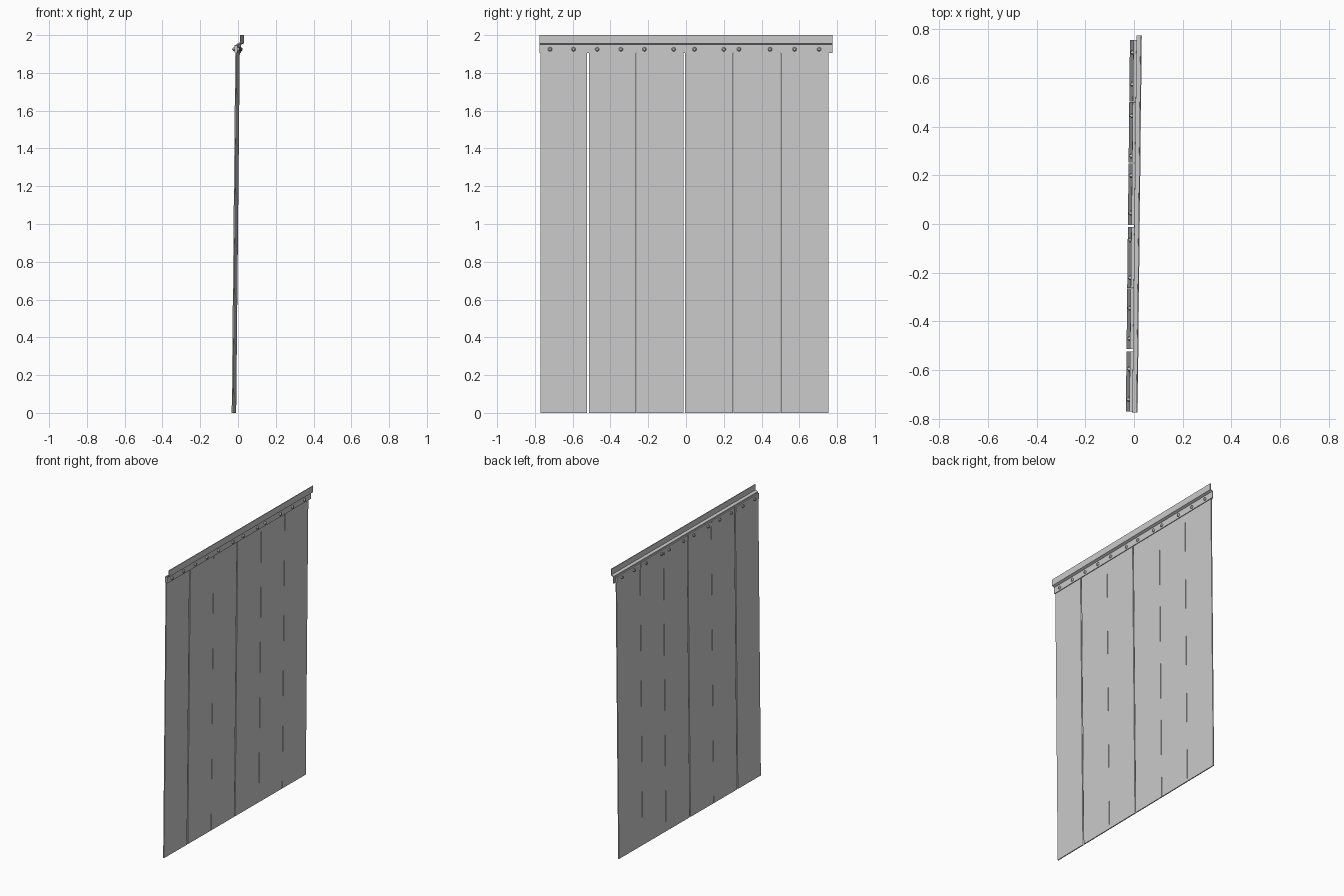
import bpy, bmesh
from math import pi
from mathutils import Matrix, Vector

if "Cube" in bpy.data.objects:
    bpy.data.objects.remove(bpy.data.objects["Cube"])


def lean(v):
    # whole curtain is turned and leaned very slightly
    return Vector((v.x + 0.011 * v.y + 0.01 * (v.z - 1.9), v.y, v.z))


def finish(name, bm):
    for v in bm.verts:
        v.co = lean(v.co)
    bmesh.ops.recalc_face_normals(bm, faces=bm.faces)
    mesh = bpy.data.meshes.new(name)
    bm.to_mesh(mesh)
    bm.free()
    obj = bpy.data.objects.new(name, mesh)
    bpy.context.collection.objects.link(obj)
    return obj


def extrude_profile(name, profile, y0, y1):
    # x-z outline swept along y
    bm = bmesh.new()
    face = bm.faces.new([bm.verts.new((x, y0, z)) for x, z in profile])
    ext = bmesh.ops.extrude_face_region(bm, geom=[face])["geom"]
    bmesh.ops.translate(bm, vec=(0, y1 - y0, 0),
                        verts=[g for g in ext if isinstance(g, bmesh.types.BMVert)])
    return finish(name, bm)


def slab(name, x0, x1, y0, y1, z0, z1):
    return extrude_profile(name, [(x0, z0), (x1, z0), (x1, z1), (x0, z1)], y0, y1)


def add_disc(bm, x0, x1, r0, r1, y, z, sides):
    m = Matrix.Translation(((x0 + x1) / 2, y, z)) @ Matrix.Rotation(pi / 2, 4, 'Y')
    bmesh.ops.create_cone(bm, cap_ends=True, segments=sides, radius1=r0, radius2=r1,
                          depth=x1 - x0, matrix=m)


# stepped mounting rail
extrude_profile("mounting_rail", [
    (0.001, 1.905), (0.006, 1.905), (0.006, 1.949), (0.0225, 1.956),
    (0.0225, 2.0), (0.0175, 2.0), (0.0175, 1.961), (0.001, 1.954)], -0.775, 0.775)

# hanging strips, each with its own clamp plate
strips = [(-0.77, -0.523), (-0.514, -0.264), (-0.262, -0.013),
          (-0.005, 0.249), (0.252, 0.5005), (0.503, 0.755)]
for i, (y0, y1) in enumerate(strips, 1):
    slab(f"strip_{i}", -0.006, 0.001, y0, y1, 0.0, 1.945)
    slab(f"clamp_plate_{i}", -0.011, -0.006, y0, y1, 1.907, 1.948)

# two bolts per strip: shaft, domed head and hex nut
bolts = [-0.72, -0.595, -0.47, -0.345, -0.22, -0.065,
         0.045, 0.2, 0.28, 0.445, 0.575, 0.705]
for i, y in enumerate(bolts, 1):
    bm = bmesh.new()
    z = 1.925
    add_disc(bm, -0.023, 0.008, 0.005, 0.005, y, z, 12)
    add_disc(bm, 0.006, 0.010, 0.011, 0.0105, y, z, 16)
    add_disc(bm, 0.010, 0.015, 0.0105, 0.006, y, z, 16)
    add_disc(bm, -0.018, -0.011, 0.0105, 0.0105, y, z, 6)
    finish(f"bolt_{i}", bm)
